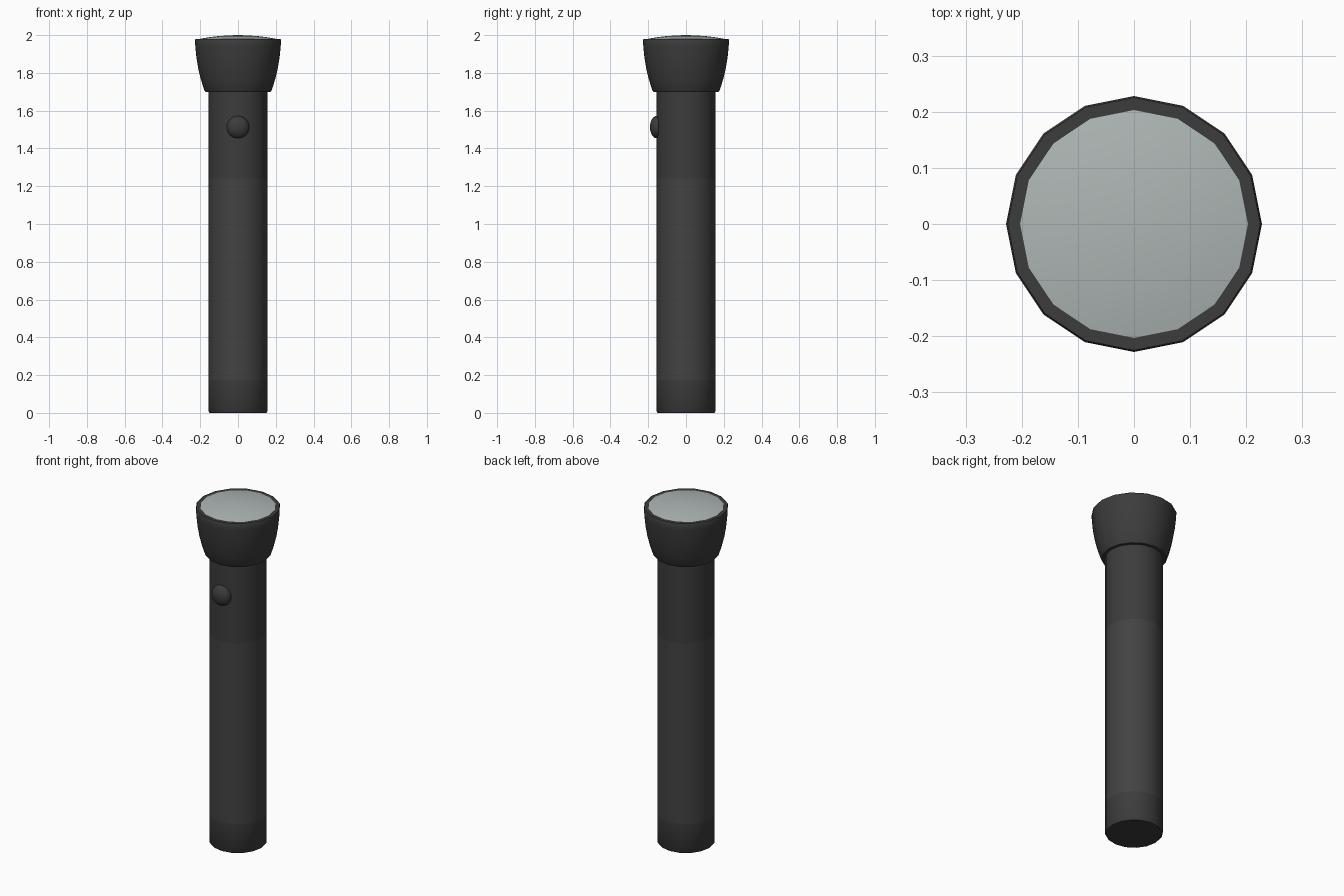
import bpy, math

if "Cube" in bpy.data.objects:
    bpy.data.objects.remove(bpy.data.objects["Cube"])

SIDES = 16


def material(name, rgb):
    m = bpy.data.materials.new(name)
    m.diffuse_color = (*rgb, 1)
    m.use_nodes = True
    m.node_tree.nodes["Principled BSDF"].inputs["Base Color"].default_value = m.diffuse_color
    return m


def finish(obj, mat, angle=40):
    obj.data.materials.append(mat)
    bpy.ops.object.select_all(action='DESELECT')
    obj.select_set(True)
    bpy.context.view_layer.objects.active = obj
    bpy.ops.object.shade_smooth_by_angle(angle=math.radians(angle))


def lathe(name, profile, mat):
    """Spin (radius, z) points, bottom to top, around z; radius 0 makes a pole."""
    verts, rings, faces = [], [], []
    for r, z in profile:
        n = 1 if r == 0 else SIDES
        rings.append(range(len(verts), len(verts) + n))
        for i in range(n):
            a = 2 * math.pi * i / SIDES
            verts.append((r * math.cos(a), r * math.sin(a), z))
    for lo, hi in zip(rings, rings[1:]):
        for i in range(SIDES):
            j = (i + 1) % SIDES
            if len(lo) == 1:
                faces.append((lo[0], hi[j], hi[i]))
            elif len(hi) == 1:
                faces.append((lo[i], lo[j], hi[0]))
            else:
                faces.append((lo[i], lo[j], hi[j], hi[i]))
    mesh = bpy.data.meshes.new(name)
    mesh.from_pydata(verts, [], faces)
    obj = bpy.data.objects.new(name, mesh)
    bpy.context.collection.objects.link(obj)
    finish(obj, mat)
    return obj


black = material("black_metal", (0.045, 0.045, 0.045))
grip = material("grip_metal", (0.055, 0.055, 0.055))
glass = material("lens_glass", (0.42, 0.47, 0.46))

# Barrel: tail cap, grip section and neck
lathe("tail_cap", [(0, 0), (0.15, 0), (0.156, 0.008), (0.156, 0.175)], black)
lathe("grip", [(0.156, 0.175), (0.156, 1.24)], grip)
lathe("neck", [(0.156, 1.24), (0.156, 1.705)], black)

# Flared head with a flat rim around the lens
lathe("head", [(0.156, 1.70), (0.173, 1.70), (0.178, 1.708), (0.195, 1.76),
               (0.21, 1.82), (0.22, 1.88), (0.226, 1.94), (0.228, 1.975),
               (0.225, 1.98), (0.203, 1.98)], black)

# Shallow domed lens
lathe("lens", [(0.203, 1.98), (0.16, 1.988), (0.11, 1.994), (0.055, 1.9985), (0, 2.0)], glass)

# Switch button on the front
bpy.ops.mesh.primitive_uv_sphere_add(segments=16, ring_count=10, radius=1,
                                     location=(0, -0.153, 1.513),
                                     rotation=(math.pi / 2, 0, 0))
button = bpy.context.object
button.name = "switch_button"
button.scale = (0.06, 0.06, 0.038)
finish(button, black, 60)
